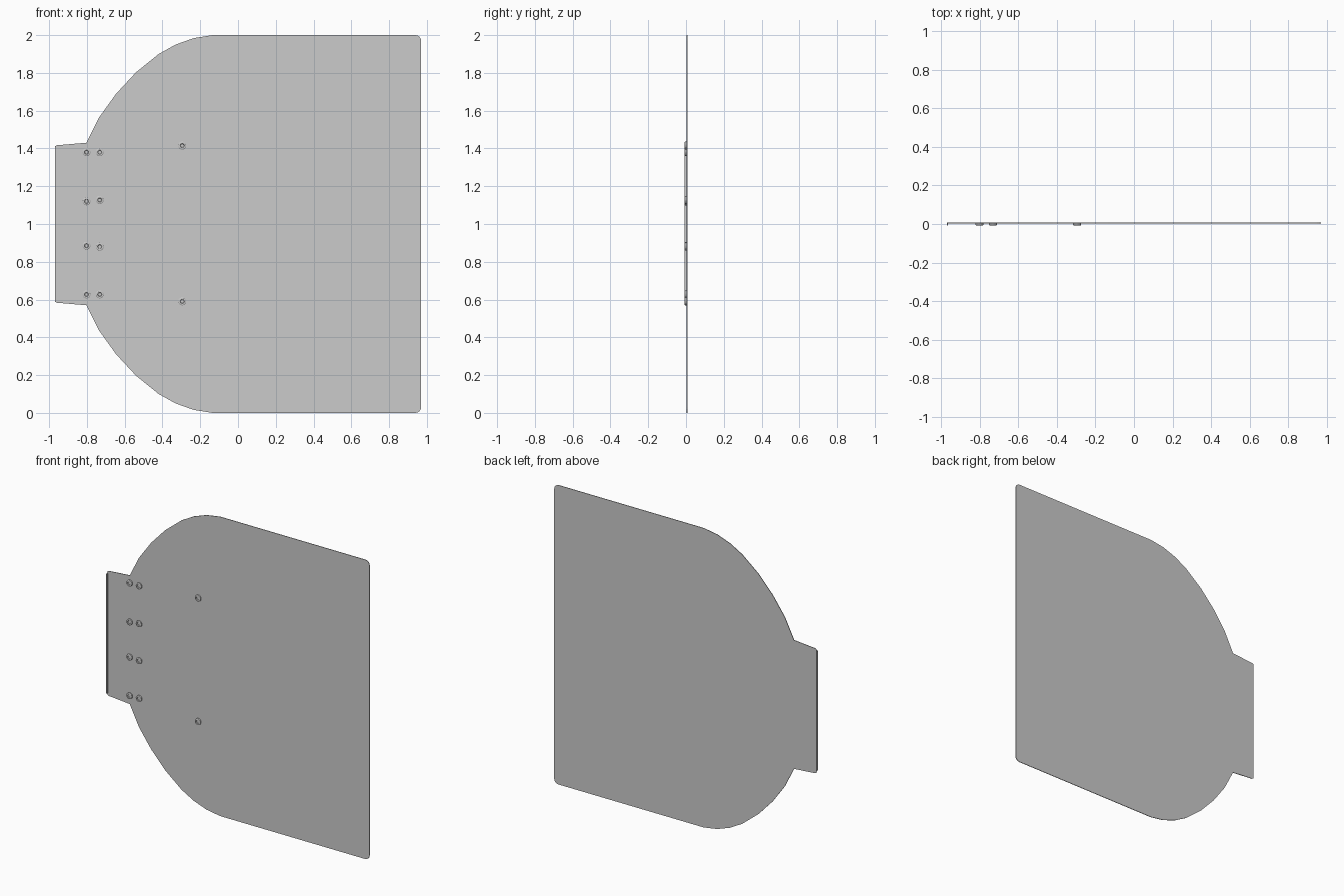
import bpy, bmesh, math

if "Cube" in bpy.data.objects:
    bpy.data.objects.remove(bpy.data.objects["Cube"])

Y_BACK, Y_FACE, Y_FRONT = 0.007, 0.003, -0.007


def finish(bm, name):
    bmesh.ops.recalc_face_normals(bm, faces=bm.faces)
    mesh = bpy.data.meshes.new(name)
    bm.to_mesh(mesh)
    bm.free()
    ob = bpy.data.objects.new(name, mesh)
    bpy.context.collection.objects.link(ob)
    return ob


def extrude_outline(name, pts, y0, y1):
    bm = bmesh.new()
    face = bm.faces.new([bm.verts.new((x, y0, z)) for x, z in pts])
    ext = bmesh.ops.extrude_face_region(bm, geom=[face])
    for v in ext["geom"]:
        if isinstance(v, bmesh.types.BMVert):
            v.co.y = y1
    return finish(bm, name)


# Main sheet: upper half outline, mirrored about z = 1
upper = [(-0.97, 1.40), (-0.968, 1.412), (-0.958, 1.417), (-0.803, 1.43),
         (-0.735, 1.565), (-0.645, 1.69), (-0.54, 1.803), (-0.42, 1.90),
         (-0.33, 1.95), (-0.235, 1.984), (-0.135, 2.0)]
# rounded right corner
for i in range(5):
    a = math.radians(90 - 22.5 * i)
    upper.append((0.938 + 0.032 * math.cos(a), 1.968 + 0.032 * math.sin(a)))
outline = upper + [(x, 2 - z) for x, z in reversed(upper)]
extrude_outline("sheet_panel", outline, Y_BACK, Y_FACE)

# Folded lip on the front of the tab edge
lip = [(-0.97, 0.60), (-0.965, 0.60), (-0.965, 1.40), (-0.97, 1.40)]
extrude_outline("edge_lip", lip, Y_FACE, Y_FRONT)


# Snap studs: raised ring with a recessed centre
def stud(name, cx, cz, sides=16):
    profile = [(0.021, Y_FACE), (0.021, -0.005), (0.018, Y_FRONT),
               (0.011, Y_FRONT), (0.009, -0.002)]
    bm = bmesh.new()
    rings = []
    for r, y in profile:
        rings.append([bm.verts.new((cx + r * math.cos(2 * math.pi * i / sides), y,
                                    cz + r * math.sin(2 * math.pi * i / sides)))
                      for i in range(sides)])
    for a, b in zip(rings, rings[1:]):
        for i in range(sides):
            j = (i + 1) % sides
            bm.faces.new((a[i], a[j], b[j], b[i]))
    bm.faces.new(rings[-1])
    bm.faces.new(rings[0])
    finish(bm, name)


spots = [(-0.295, 1.415), (-0.295, 0.59)]
for z_left, z_right in ((1.38, 1.38), (1.12, 1.127), (0.885, 0.88), (0.627, 0.627)):
    spots += [(-0.802, z_left), (-0.732, z_right)]
for n, (x, z) in enumerate(spots):
    stud(f"snap_stud_{n + 1}", x, z)
